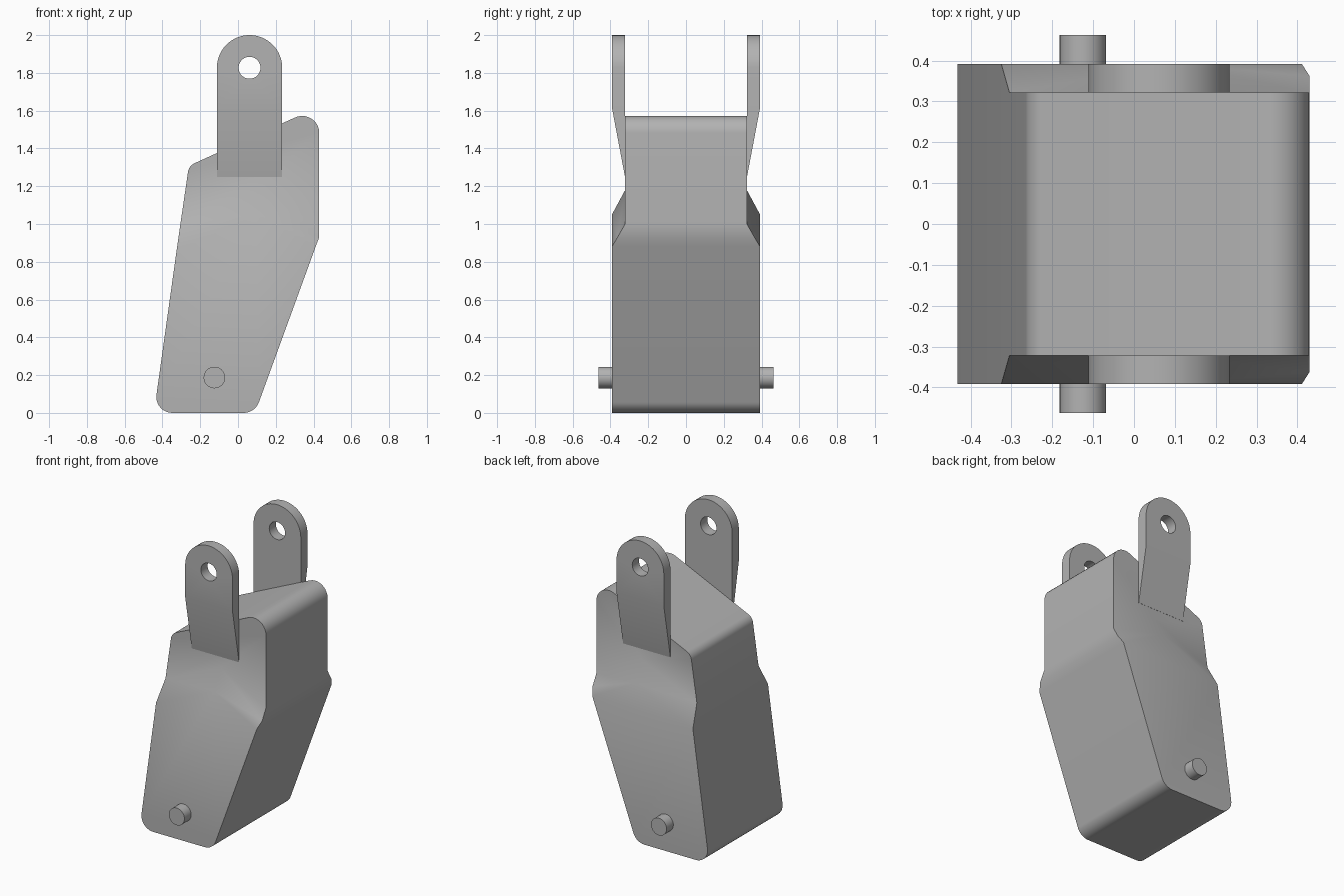
import bpy, bmesh
from math import cos, sin, pi, radians
from mathutils import Vector

cube = bpy.data.objects.get("Cube")
if cube:
    bpy.data.objects.remove(cube)

WIDE, NARROW = 0.392, 0.322

grey = bpy.data.materials.new("plain grey")
grey.use_nodes = True
colour = (0.45, 0.45, 0.45, 1)
grey.diffuse_color = colour
grey.node_tree.nodes["Principled BSDF"].inputs["Base Color"].default_value = colour


def finish(bm, name, angle=30):
    bmesh.ops.recalc_face_normals(bm, faces=bm.faces)
    mesh = bpy.data.meshes.new(name)
    bm.to_mesh(mesh)
    bm.free()
    obj = bpy.data.objects.new(name, mesh)
    bpy.context.collection.objects.link(obj)
    mesh.materials.append(grey)
    bpy.ops.object.select_all(action='DESELECT')
    obj.select_set(True)
    bpy.context.view_layer.objects.active = obj
    bpy.ops.object.shade_smooth_by_angle(angle=radians(angle))
    return obj


def fillet(prev, corner, nxt, r, steps=10):
    """Round one corner of an x-z profile."""
    c = Vector(corner)
    a, b = (Vector(prev) - c).normalized(), (Vector(nxt) - c).normalized()
    half = a.angle(b) / 2
    centre = c + (a + b).normalized() * (r / sin(half))
    start = c + a * (r * cos(half) / sin(half)) - centre
    end = c + b * (r * cos(half) / sin(half)) - centre
    sweep = pi - 2 * half
    return [tuple(centre + (start * sin((1 - i / steps) * sweep)
                            + end * sin(i / steps * sweep)) / sin(sweep))
            for i in range(steps + 1)]


# Body: wide lower block that steps in to a narrow upper block
bottom_left, bottom_right = (-0.445, 0), (0.09, 0)
right_knee, left_knee = (0.43, 0.93), (-0.325, 0.86)
top_right, top_left = (0.43, 1.622), (-0.26, 1.308)

lower = (fillet(left_knee, bottom_left, bottom_right, 0.085)
         + fillet(bottom_left, bottom_right, right_knee, 0.086) + [(0.411, 0.88)])
upper = ([(0.43, 1.0)] + fillet(right_knee, top_right, top_left, 0.09)
         + fillet(top_right, top_left, left_knee, 0.06) + [(-0.305, 1.0)])
outline = ([(x, z, WIDE) for x, z in lower] + [(*right_knee, 0.362)]
           + [(x, z, NARROW) for x, z in upper] + [(*left_knee, WIDE)])

bm = bmesh.new()
rings = []
n, k = len(outline), len(lower)
for side in (-1, 1):
    ring = [bm.verts.new((x, side * w, z)) for x, z, w in outline]
    low_peak = bm.verts.new((0.1, side * WIDE, 1.05))
    high_peak = bm.verts.new((0.1, side * NARROW, 1.18))
    bm.faces.new(ring[:k] + [low_peak, ring[-1]])
    bm.faces.new(ring[k + 1:-1] + [high_peak])
    bm.faces.new(ring[k - 1:k + 2] + [high_peak, low_peak])
    bm.faces.new([ring[-2], ring[-1], low_peak, high_peak])
    rings.append(ring)
for i in range(n):
    j = (i + 1) % n
    bm.faces.new([rings[0][i], rings[0][j], rings[1][j], rings[1][i]])
finish(bm, "body", 34)

# Lugs: round-topped plates with a hole, tapering into the body
LUG_X, LUG_Z, LUG_R, HOLE_R, BEND = 0.061, 1.827, 0.173, 0.058, 1.615


def circle_points(r, start, end, steps):
    return [(LUG_X + r * cos(start + (end - start) * i / steps),
             LUG_Z + r * sin(start + (end - start) * i / steps)) for i in range(steps + 1)]


def make_lug(side, name):
    bm = bmesh.new()

    def loop(points):
        verts = [bm.verts.new((x, side * NARROW, z)) for x, z in points]
        edges = [bm.edges.new((v, verts[i - 1])) for i, v in enumerate(verts)]
        return verts, edges

    left, right = LUG_X - LUG_R, LUG_X + LUG_R
    rim, rim_edges = loop(circle_points(LUG_R, 0, pi, 32) + [(left, BEND), (right, BEND)])
    hole, hole_edges = loop(circle_points(HOLE_R, 0, 2 * pi, 32)[:-1])
    bmesh.ops.triangle_fill(bm, edges=rim_edges + hole_edges, use_beauty=True)
    foot = [bm.verts.new((x, side * NARROW, 1.25)) for x in (right, left)]
    bm.faces.new([rim[-2], rim[-1]] + foot)
    result = bmesh.ops.extrude_face_region(bm, geom=bm.faces[:], use_keep_orig=True)
    for v in result["geom"]:
        if isinstance(v, bmesh.types.BMVert):
            v.co.y = side * (WIDE if v.co.z > 1.3 else NARROW + 0.001)
    finish(bm, name)


make_lug(-1, "front_lug")
make_lug(1, "back_lug")

# Pivot pin running through the bottom of the body
bpy.ops.mesh.primitive_cylinder_add(vertices=32, radius=0.057, depth=0.925,
                                    location=(-0.125, 0, 0.187), rotation=(pi / 2, 0, 0))
pin = bpy.context.object
pin.name = "pivot_pin"
pin.data.materials.append(grey)
bpy.ops.object.shade_smooth_by_angle(angle=radians(30))
